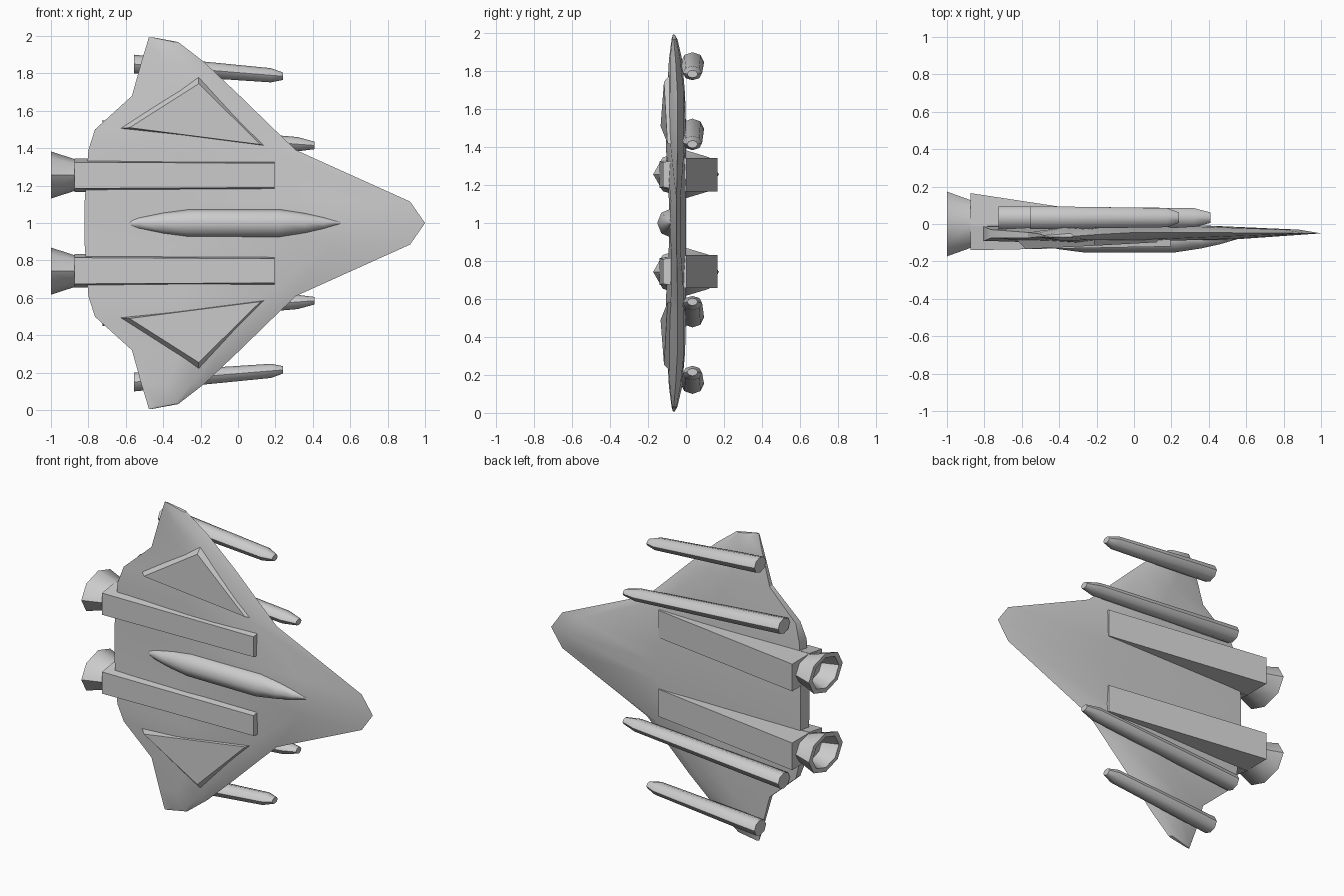
import bpy, bmesh, math

if "Cube" in bpy.data.objects:
    bpy.data.objects.remove(bpy.data.objects["Cube"])

# All meshes use local z as the offset from the ship's centre line (z = 1)


def loft(name, rings, mirror=False, angle=30, cap_start=True):
    """Skin a list of closed rings with equal point counts and cap the ends."""
    bm = bmesh.new()
    loops = [[bm.verts.new(p) for p in ring] for ring in rings]
    n = len(loops[0])
    for a, b in zip(loops, loops[1:]):
        for i in range(n):
            j = (i + 1) % n
            bm.faces.new((a[i], a[j], b[j], b[i]))
    if cap_start:
        bm.faces.new(loops[0])
    bm.faces.new(loops[-1])
    bmesh.ops.remove_doubles(bm, verts=bm.verts, dist=0.0005)
    bmesh.ops.recalc_face_normals(bm, faces=bm.faces)
    me = bpy.data.meshes.new(name)
    bm.to_mesh(me)
    bm.free()
    ob = bpy.data.objects.new(name, me)
    bpy.context.collection.objects.link(ob)
    ob.location.z = 1
    if mirror:
        m = ob.modifiers.new("mirror", 'MIRROR')
        m.use_axis = (False, False, True)
    bpy.ops.object.select_all(action='DESELECT')
    ob.select_set(True)
    bpy.context.view_layer.objects.active = ob
    bpy.ops.object.shade_smooth_by_angle(angle=math.radians(angle))
    return ob


def oval(x, y, z, ry, rz, n=8):
    return [(x, y + ry * math.cos(2 * math.pi * i / n),
             z + rz * math.sin(2 * math.pi * i / n)) for i in range(n)]


# Hull: x/y sections across the span, leading edge -> front -> tail -> back
half = [
    (0.00, [(1.0, -.05), (.5, -.085), (-.3, -.09), (-.82, -.09), (-.82, 0), (.2, 0), (.88, -.03)]),
    (0.115, [(.92, -.05), (.5, -.08), (-.3, -.09), (-.82, -.09), (-.82, 0), (.2, 0), (.80, -.03)]),
    (0.39, [(.31, -.045), (.15, -.08), (-.3, -.105), (-.80, -.09), (-.80, -.015), (-.2, 0), (.22, -.01)]),
    (0.50, [(.195, -.045), (.05, -.085), (-.3, -.108), (-.765, -.075), (-.765, -.03), (-.2, 0), (.08, -.01)]),
    (0.68, [(.01, -.045), (-.1, -.085), (-.3, -.10), (-.567, -.075), (-.567, -.045), (-.3, -.005), (-.1, -.01)]),
    (0.86, [(-.18, -.055), (-.24, -.085), (-.38, -.09), (-.517, -.07), (-.517, -.05), (-.38, -.02), (-.24, -.03)]),
    (0.968, [(-.32, -.065), (-.34, -.073), (-.42, -.076), (-.484, -.07), (-.484, -.06), (-.42, -.045), (-.34, -.05)]),
    (0.993, [(-.455, -.065), (-.46, -.068), (-.47, -.069), (-.477, -.068), (-.477, -.064), (-.47, -.06), (-.46, -.06)]),
]
span = [(-w, s) for w, s in reversed(half[1:])] + half
loft("hull", [[(x, y, w) for x, y in s] for w, s in span], angle=32)

# Raised wing panels
loft("wing_panel", [
    [(.155, -.06, .41), (-.21, -.085, .78), (-.64, -.07, .505)],
    [(.12, -.098, .42), (-.21, -.116, .745), (-.58, -.134, .51)],
], mirror=True, angle=10)

# Canopy spindle
profile = [(-.60, .006), (-.53, .033), (-.40, .06), (-.27, .077), (.22, .077),
           (.36, .055), (.46, .032), (.55, .005)]
loft("canopy", [oval(x, -.077, 0, r * .97, r) for x, r in profile], angle=50)

# Engine beams: low beam on the front side, wedge on the back side
def beam_ring(x, y0, y1, c, wide, narrow):
    return [(x, y0, c - wide), (x, y0, c + wide), (x, y1, c + narrow), (x, y1, c - narrow)]


loft("engine_beam", [beam_ring(-.875, -.01, -.14, .255, .09, .07),
                     beam_ring(.195, -.03, -.12, .255, .082, .065)], mirror=True)
loft("engine_wedge", [beam_ring(-.875, -.02, .165, .255, .088, .088),
                      beam_ring(.195, -.02, .003, .255, .088, .088)], mirror=True)

# Hollow flared nozzles
loft("nozzle", [oval(x, 0, .257, ry, rz) for x, ry, rz in (
    (-.86, .125, .085), (-.88, .13, .087), (-1.0, .173, .126),
    (-1.0, .135, .098), (-.90, .10, .07))], mirror=True, angle=50)


# Missiles slung behind the wings
def missile(name, x0, z0, x1, z1):
    rings = []
    for t, ry, rz in ((0, .06, .05), (.15, .06, .048), (.92, .051, .038), (1, .028, .02)):
        rings.append(oval(x0 + (x1 - x0) * t, .034, z0 + (z1 - z0) * t, ry, rz))
    loft(name, rings, mirror=True, angle=50)


missile("inner_missile", -.725, .50, .41, .415)
missile("outer_missile", -.555, .85, .24, .785)
